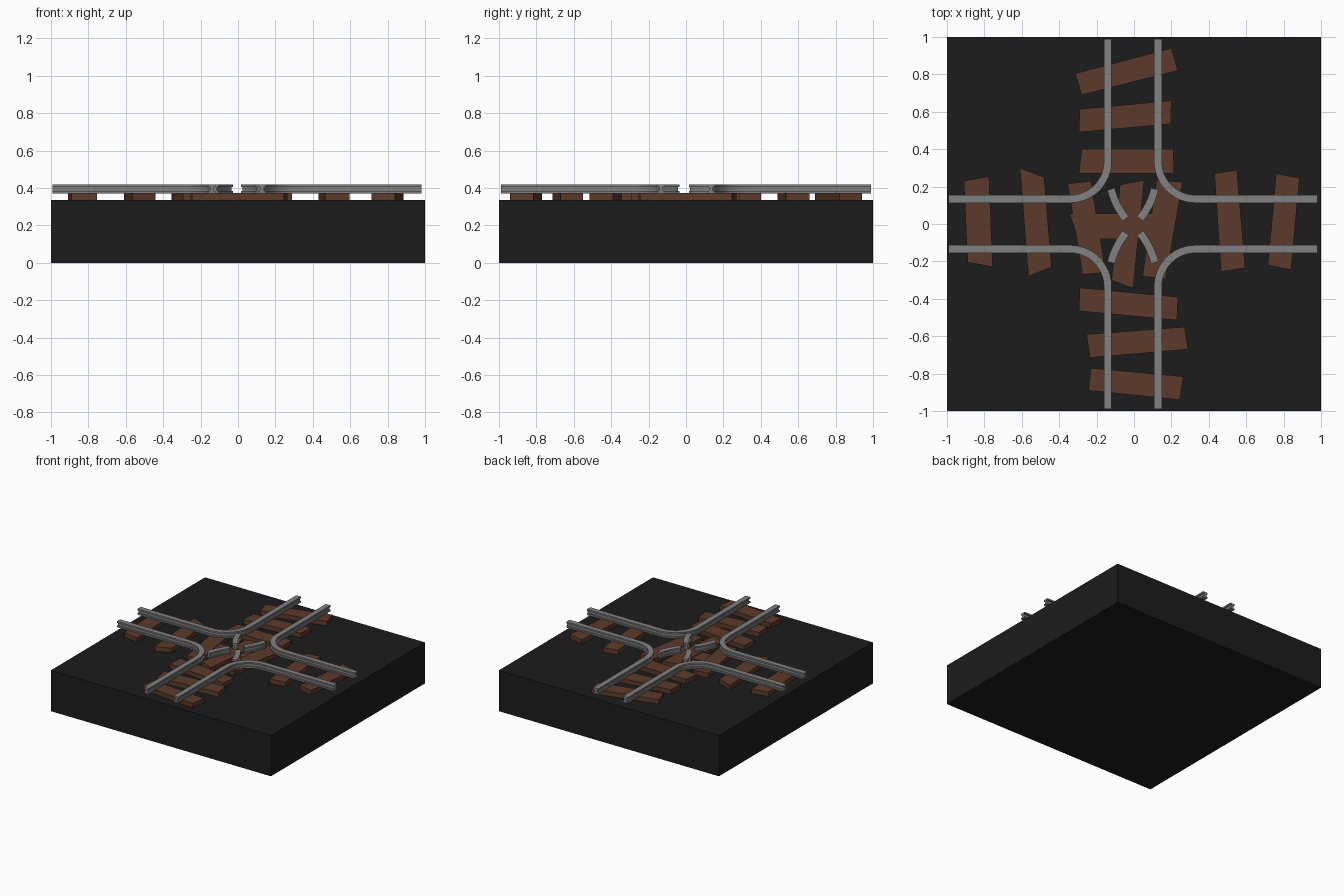
import bpy, bmesh, math
from mathutils import Vector

if "Cube" in bpy.data.objects:
    bpy.data.objects.remove(bpy.data.objects["Cube"])

BASE_TOP, SLEEPER_TOP, RAIL_TOP = 0.336, 0.373, 0.418


def material(name, rgb):
    m = bpy.data.materials.new(name)
    m.diffuse_color = (*rgb, 1)
    m.use_nodes = True
    m.node_tree.nodes["Principled BSDF"].inputs["Base Color"].default_value = m.diffuse_color
    return m


BLACK = material("black_ballast", (0.0116, 0.0116, 0.0116))
BROWN = material("brown_wood", (0.107, 0.042, 0.023))
STEEL = material("grey_steel", (0.22, 0.22, 0.22))


def finish(bm, name, mat):
    bmesh.ops.recalc_face_normals(bm, faces=bm.faces)
    me = bpy.data.meshes.new(name)
    bm.to_mesh(me)
    bm.free()
    me.materials.append(mat)
    ob = bpy.data.objects.new(name, me)
    bpy.context.collection.objects.link(ob)
    return ob


def prism(name, corners, z0, z1, mat):
    bm = bmesh.new()
    low = [bm.verts.new((x, y, z0)) for x, y in corners]
    high = [bm.verts.new((x, y, z1)) for x, y in corners]
    bm.faces.new(low)
    bm.faces.new(high)
    for i in range(len(corners)):
        j = (i + 1) % len(corners)
        bm.faces.new((low[i], low[j], high[j], high[i]))
    return finish(bm, name, mat)


# I-shaped rail section: (sideways, height)
W, N = 0.021, 0.010
Z0, Z3 = SLEEPER_TOP - 0.003, RAIL_TOP
Z1, Z2 = Z0 + 0.013, Z3 - 0.013
SECTION = [(-W, Z0), (W, Z0), (W, Z1), (N, Z1), (N, Z2), (W, Z2),
           (W, Z3), (-W, Z3), (-W, Z2), (-N, Z2), (-N, Z1), (-W, Z1)]


def sweep(name, path):
    bm = bmesh.new()
    path = [Vector(p) for p in path]
    rings = []
    for i, p in enumerate(path):
        t = (path[min(i + 1, len(path) - 1)] - path[max(i - 1, 0)]).normalized()
        side = Vector((-t.y, t.x))
        rings.append([bm.verts.new((p.x + side.x * s, p.y + side.y * s, z)) for s, z in SECTION])
    n = len(SECTION)
    for a, b in zip(rings, rings[1:]):
        for i in range(n):
            j = (i + 1) % n
            bm.faces.new((a[i], a[j], b[j], b[i]))
    bm.faces.new(rings[0])
    bm.faces.new(rings[-1])
    return finish(bm, name, STEEL)


# ground block
prism("ground_block", [(-1, -1), (1, -1), (1, 1), (-1, 1)], 0, BASE_TOP, BLACK)

# crooked wooden sleepers, four corners each
sleepers = {
    "north": [[(-.315, .805), (.20, .94), (.235, .82), (-.28, .69)],
              [(-.29, .615), (.20, .66), (.197, .535), (-.295, .49)],
              [(-.28, .40), (.21, .40), (.215, .27), (-.295, .27)]],
    "south": [[(-.29, -.34), (.235, -.39), (.23, -.515), (-.295, -.465)],
              [(-.255, -.59), (.27, -.55), (.29, -.67), (-.235, -.715)],
              [(-.23, -.77), (.265, -.815), (.245, -.94), (-.245, -.89)]],
    "west": [[(-.91, .23), (-.775, .255), (-.755, -.23), (-.89, -.205)],
             [(-.61, .30), (-.48, .25), (-.44, -.23), (-.565, -.28)],
             [(-.355, .215), (-.23, .23), (-.15, -.26), (-.275, -.27)]],
    "east": [[(.12, .235), (.26, .225), (.17, -.295), (.045, -.28)],
             [(.43, .27), (.55, .29), (.595, -.235), (.465, -.255)],
             [(.76, .27), (.885, .245), (.84, -.245), (.715, -.22)]],
    "middle": [[(-.075, .21), (.055, .235), (-.005, -.345), (-.12, -.30)]],
}
for group, quads in sleepers.items():
    for k, q in enumerate(quads):
        prism(f"{group}_sleeper_{k + 1}", q, BASE_TOP - 0.002, SLEEPER_TOP, BROWN)
prism("cross_sleeper", [(-.345, .055), (.17, .055), (.17, -.08), (-.30, -.08)],
      BASE_TOP - 0.002, SLEEPER_TOP - 0.005, BROWN)

# curved corner rails and short crossing rails
CX, GAUGE, R, STEPS = -0.006, 0.134, 0.2, 12
for sx, ew in ((-1, "west"), (1, "east")):
    for sy, ns in ((-1, "south"), (1, "north")):
        path = [(CX + sx * 0.986, sy * GAUGE)]
        for i in range(STEPS + 1):
            a = math.pi / 2 * i / STEPS
            path.append((CX + sx * (GAUGE + R - R * math.sin(a)),
                         sy * (GAUGE + R - R * math.cos(a))))
        path.append((CX + sx * GAUGE, sy * 0.988))
        sweep(f"{ns}_{ew}_rail", path)

        p0, p1, p2 = Vector((.117, .197)), Vector((.094, .107)), Vector((.038, .038))
        short = []
        for i in range(7):
            t = i / 6
            p = p0 * (1 - t) ** 2 + p1 * 2 * t * (1 - t) + p2 * t * t
            short.append((CX + sx * p.x, sy * p.y - 0.01))
        sweep(f"{ns}_{ew}_crossing_rail", short)

# smooth the rail bends, keep section edges sharp
for ob in bpy.context.scene.objects:
    ob.select_set("rail" in ob.name)
    if "rail" in ob.name:
        bpy.context.view_layer.objects.active = ob
bpy.ops.object.shade_smooth_by_angle(angle=math.radians(30))
